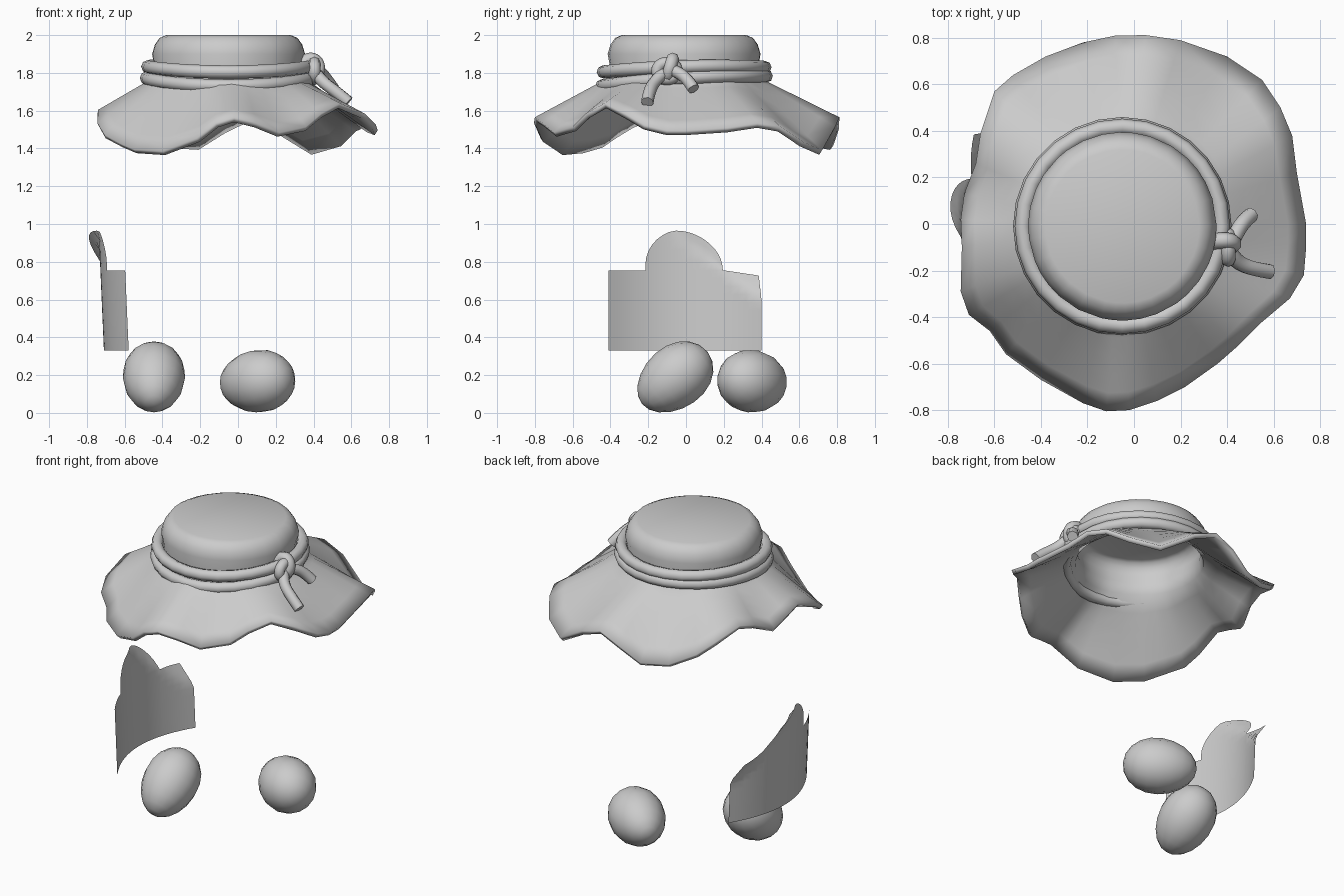
import bpy, bmesh, math
from mathutils import Vector, Matrix

if "Cube" in bpy.data.objects:
    bpy.data.objects.remove(bpy.data.objects["Cube"])

CX, CY = -0.05, -0.01  # hat centre


def finish(name, bm, angle=45):
    me = bpy.data.meshes.new(name)
    bm.to_mesh(me)
    bm.free()
    ob = bpy.data.objects.new(name, me)
    bpy.context.collection.objects.link(ob)
    bpy.ops.object.select_all(action='DESELECT')
    bpy.context.view_layer.objects.active = ob
    ob.select_set(True)
    bpy.ops.object.shade_smooth_by_angle(angle=math.radians(angle))
    return ob


def tube(name, pts, radius, cyclic=False, kind='NURBS'):
    cu = bpy.data.curves.new(name, 'CURVE')
    cu.dimensions = '3D'
    cu.bevel_depth = radius
    cu.bevel_resolution = 2
    cu.resolution_u = 4
    cu.use_fill_caps = True
    sp = cu.splines.new(kind)
    sp.points.add(len(pts) - 1)
    for p, co in zip(sp.points, pts):
        p.co = (*co, 1)
    sp.use_cyclic_u = cyclic
    if kind == 'NURBS':
        sp.order_u = 3
        sp.use_endpoint_u = not cyclic
    sp.use_smooth = True
    ob = bpy.data.objects.new(name, cu)
    bpy.context.collection.objects.link(ob)
    return ob


# Hat: wavy brim outline lofted up into the rounded crown
rim = [(.74, 0, 1.47), (.74, -.10, 1.47), (.73, -.22, 1.50), (.67, -.32, 1.56),
       (.54, -.43, 1.615), (.44, -.53, 1.56), (.36, -.60, 1.49), (.22, -.70, 1.46),
       (.10, -.76, 1.51), (-.02, -.80, 1.54), (-.12, -.805, 1.51), (-.22, -.77, 1.43),
       (-.40, -.67, 1.36), (-.55, -.56, 1.37), (-.62, -.46, 1.40), (-.71, -.39, 1.45),
       (-.745, -.29, 1.51), (-.74, -.10, 1.58), (-.745, .02, 1.55), (-.73, .13, 1.50),
       (-.68, .26, 1.56), (-.66, .39, 1.60), (-.60, .57, 1.54), (-.52, .64, 1.47),
       (-.38, .72, 1.40), (-.22, .78, 1.39), (-.08, .81, 1.48), (.05, .812, 1.54),
       (.20, .79, 1.49), (.40, .72, 1.365), (.55, .62, 1.41), (.63, .50, 1.49),
       (.68, .38, 1.51), (.70, .22, 1.485)]
crown = [(.40, 1.775), (.392, 1.83), (.405, 1.90), (.39, 1.95), (.365, 1.985), (.33, 2.0)]
bm = bmesh.new()
rings = []
base_r, base_z = crown[0]
for t in (1, .8, .6, .4, .2):
    ring = []
    for x, y, z in rim:
        a = math.atan2(y - CY, x - CX)
        bx, by = CX + base_r * math.cos(a), CY + base_r * math.sin(a)
        ring.append(bm.verts.new((bx + (x - bx) * t, by + (y - by) * t,
                                  base_z + (z + .025 - base_z) * t)))
    rings.append(ring)
for r, z in crown:
    ring = []
    for x, y, _ in rim:
        a = math.atan2(y - CY, x - CX)
        ring.append(bm.verts.new((CX + r * math.cos(a), CY + r * math.sin(a), z)))
    rings.append(ring)
n = len(rim)
for a, b in zip(rings, rings[1:]):
    for i in range(n):
        j = (i + 1) % n
        bm.faces.new((a[i], a[j], b[j], b[i]))
cap = bm.faces.new(rings[-1])
bmesh.ops.recalc_face_normals(bm, faces=bm.faces)
cap.normal_update()
if cap.normal.z < 0:
    bmesh.ops.reverse_faces(bm, faces=bm.faces)
hat = finish("hat", bm, 60)
sol = hat.modifiers.new("thickness", 'SOLIDIFY')
sol.thickness = .03
sol.offset = -1

# Rope: two loops round the crown
for name, r, z0, dip in (("rope_upper", .428, 1.825, .012), ("rope_lower", .435, 1.765, .026)):
    pts = []
    for i in range(28):
        a = 2 * math.pi * i / 28
        pts.append((CX + r * math.cos(a), CY + r * math.sin(a),
                    z0 + dip * math.sin(a) + .008 * math.cos(2 * a)))
    tube(name, pts, .035, True, 'POLY')

# Knot and hanging rope ends
K = Vector((.385, -.10, 1.815))
wrap = []
for i in range(10):
    a = 2 * math.pi * i / 10
    wrap.append(K + Vector((.045 * math.cos(a), .015 * math.sin(a) + .015, .05 * math.sin(a) + .01)))
tube("knot_wrap", wrap, .035, True)
wrap = [K + Vector((.02, .055 * math.cos(a), .045 * math.sin(a) - .005))
        for a in (2 * math.pi * i / 10 for i in range(10))]
tube("knot_loop", wrap, .032, True)
tube("rope_end_long", [(.37, -.07, 1.83), (.41, -.12, 1.80), (.45, -.17, 1.75),
                       (.52, -.195, 1.70), (.585, -.205, 1.645)], .033)
tube("rope_end_short", [(.37, -.12, 1.82), (.42, -.08, 1.82), (.45, -.02, 1.79),
                        (.48, .02, 1.75), (.505, .04, 1.715)], .033)

# Curved card with a round tab and one bent corner
bm = bmesh.new()


def card_point(y, z):
    x = -.71 + .125 * (y / .4) ** 2 - .028 * (z - .33) / .64
    d = max(0, (y - .2) / .2 + (z - .6) / .155 - 1)
    return bm.verts.new((x - .085 * d, y - .015 * d, z - .028 * d))


def sheet(ys, top, rows, z0):
    cols = [[card_point(y, z0 + (top(y) - z0) * k / rows) for k in range(rows + 1)] for y in ys]
    for a, b in zip(cols, cols[1:]):
        for k in range(rows):
            bm.faces.new((a[k], b[k], b[k + 1], a[k + 1]))


ys = [-.41 + .2 * i / 5 for i in range(5)]
arc = [-.01 - .205 * math.cos(math.pi * i / 16) for i in range(17)]
sheet(ys + arc + [.195 + .205 * i / 5 for i in range(1, 6)], lambda y: .755, 10, .33)
sheet(arc, lambda y: .785 + .187 * math.sqrt(max(0, 1 - ((y + .01) / .205) ** 2)), 4, .755)
bmesh.ops.remove_doubles(bm, verts=bm.verts, dist=.001)
finish("curved_card", bm)


# Eggs: tapered spheres laid at an angle
def egg(name, centre, axis, a, b):
    bm = bmesh.new()
    bmesh.ops.create_uvsphere(bm, u_segments=16, v_segments=10, radius=1)
    for v in bm.verts:
        k = b * (1 + .08 * v.co.z)
        v.co = Vector((v.co.x * k, v.co.y * k, v.co.z * a))
    rot = Vector((0, 0, 1)).rotation_difference(Vector(axis)).to_matrix().to_4x4()
    bm.transform(Matrix.Translation(centre) @ rot)
    low = min(v.co.z for v in bm.verts)
    bmesh.ops.translate(bm, verts=bm.verts, vec=(0, 0, .003 - low))
    finish(name, bm, 60)


egg("egg_left", (-.445, -.06, .19), (0, .78, .62), .222, .165)
egg("egg_right", (.10, .355, .172), (.80, -.60, .08), .218, .166)
